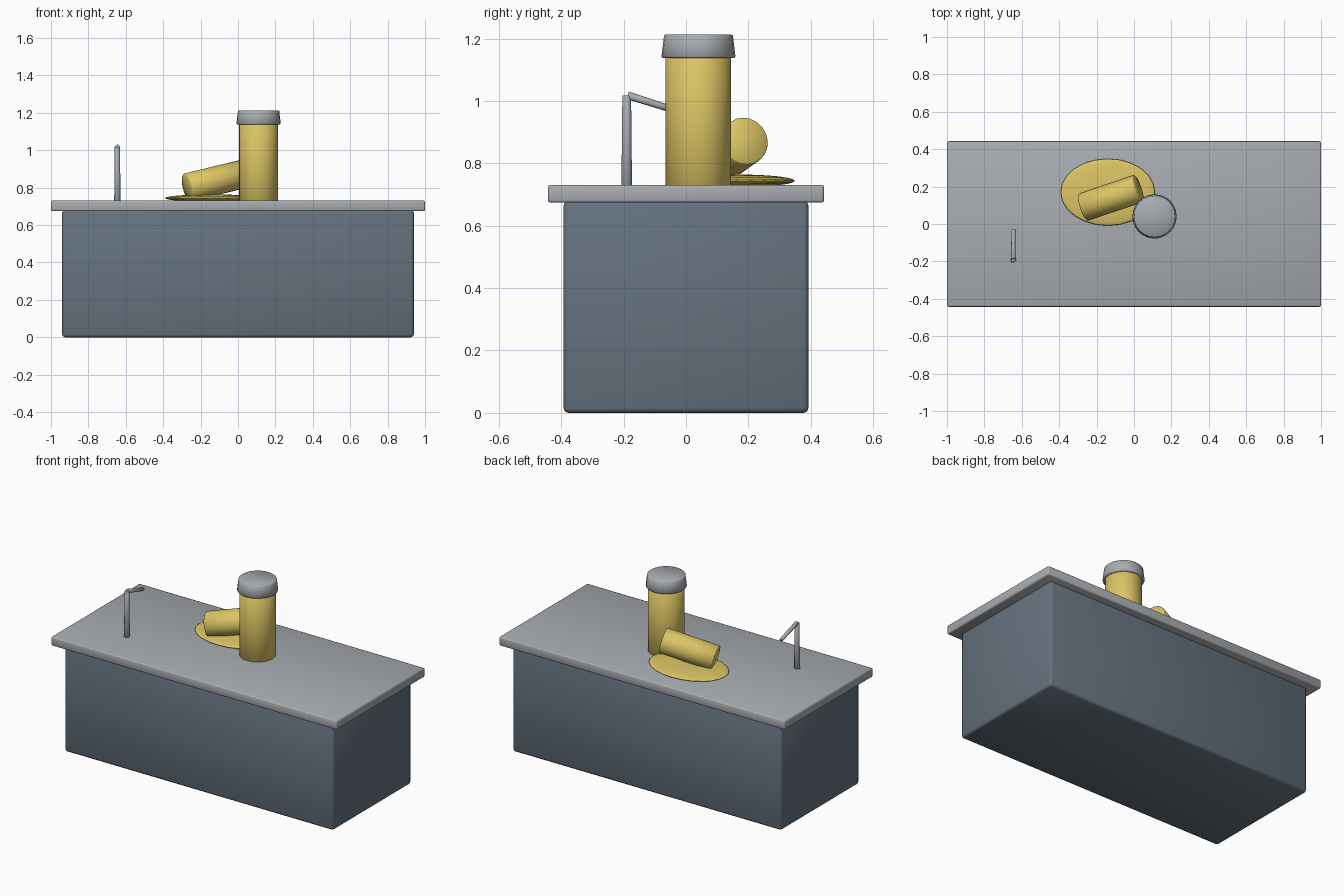
import bpy
from mathutils import Vector

if "Cube" in bpy.data.objects:
    bpy.data.objects.remove(bpy.data.objects["Cube"], do_unlink=True)


def material(name, rgb):
    mat = bpy.data.materials.new(name)
    mat.use_nodes = True
    colour = (*rgb, 1)
    mat.diffuse_color = colour
    mat.node_tree.nodes["Principled BSDF"].inputs["Base Color"].default_value = colour
    return mat


grey = material("steel grey", (0.39, 0.41, 0.44))
slate = material("slate blue", (0.13, 0.17, 0.21))
yellow = material("warm yellow", (0.72, 0.56, 0.13))


def finish(name, mat):
    obj = bpy.context.object
    obj.name = name
    obj.data.materials.append(mat)
    bpy.ops.object.shade_smooth()
    return obj


def rounded_box(name, size, bottom, radius, mat):
    centre = (0, 0, bottom + size[2] / 2)
    bpy.ops.mesh.primitive_cube_add(size=1, location=centre)
    bpy.context.object.scale = size
    bpy.ops.object.transform_apply(location=False, rotation=False, scale=True)
    obj = finish(name, mat)
    bevel = obj.modifiers.new("rounded_edges", "BEVEL")
    bevel.width = radius
    bevel.segments = 2
    return obj


def rod(name, start, end, r_start, r_end, mat, sides=24):
    """Round bar or cone section running between two points."""
    start, end = Vector(start), Vector(end)
    axis = end - start
    bpy.ops.mesh.primitive_cone_add(
        vertices=sides, radius1=r_start, radius2=r_end, depth=axis.length,
        location=(start + end) / 2, rotation=axis.to_track_quat("Z", "Y").to_euler())
    obj = finish(name, mat)
    bevel = obj.modifiers.new("soft_rim", "BEVEL")
    bevel.width = min(r_start, r_end) * 0.04
    bevel.limit_method = "ANGLE"
    return obj


# Cabinet and overhanging worktop
rounded_box("cabinet", (1.88, 0.785, 0.68), 0, 0.015, slate)
rounded_box("worktop", (2, 0.885, 0.057), 0.674, 0.008, grey)

# Upright jar with a tapered lid
rod("jar", (0.11, 0.04, 0.725), (0.11, 0.04, 1.15), 0.105, 0.105, yellow)
rod("jar_lid", (0.11, 0.04, 1.138), (0.11, 0.04, 1.213), 0.119, 0.11, grey)

# Shallow oval dish with a tumbler leaning on it
bpy.ops.mesh.primitive_uv_sphere_add(segments=24, ring_count=12, location=(-0.14, 0.17, 0.744))
bpy.context.object.scale = (0.252, 0.179, 0.02)
finish("dish", yellow)
rod("tumbler", (-0.272, 0.09, 0.80), (0.024, 0.19, 0.872), 0.077, 0.077, yellow, 20)

# Tap post and sloping spout
rod("tap_post", (-0.645, -0.19, 0.725), (-0.645, -0.19, 1.017), 0.017, 0.014, grey, 12)
rod("tap_spout", (-0.645, -0.187, 1.018), (-0.645, -0.03, 0.968), 0.0125, 0.0105, grey, 12)
